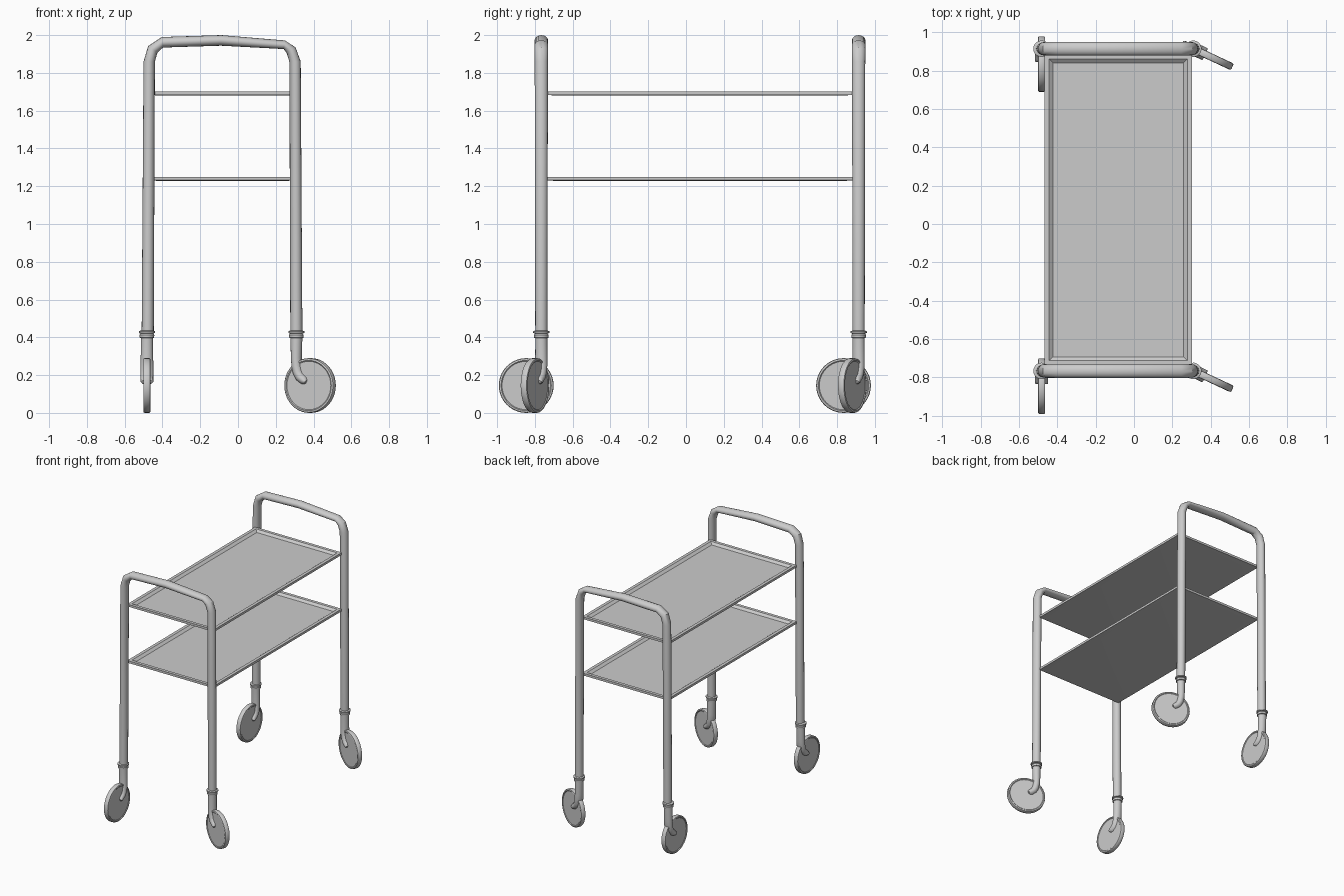
import bpy, bmesh, math
from mathutils import Matrix, Vector

if "Cube" in bpy.data.objects:
    bpy.data.objects.remove(bpy.data.objects["Cube"])


def make_object(name, bm, angle=35):
    bmesh.ops.recalc_face_normals(bm, faces=bm.faces)
    mesh = bpy.data.meshes.new(name)
    bm.to_mesh(mesh)
    bm.free()
    ob = bpy.data.objects.new(name, mesh)
    bpy.context.collection.objects.link(ob)
    bpy.context.view_layer.objects.active = ob
    ob.select_set(True)
    bpy.ops.object.shade_smooth_by_angle(angle=math.radians(angle))
    ob.select_set(False)
    return ob


def skin(bm, rings, closed=True):
    # Joins successive vertex rings and caps both ends.
    loops = [[bm.verts.new(p) for p in ring] for ring in rings]
    n = len(loops[0])
    for a, b in zip(loops, loops[1:]):
        for i in range(n):
            j = (i + 1) % n
            bm.faces.new((a[i], a[j], b[j], b[i]))
    if closed:
        bm.faces.new(loops[0])
        bm.faces.new(loops[-1])


def tube(name, path, sides=16, matrix=Matrix()):
    # Sweeps a circle along (x, z, radius in plane, radius in y) in the XZ plane.
    bm = bmesh.new()
    rings = []
    for k, (x, z, r, ry) in enumerate(path):
        a, b = path[max(k - 1, 0)], path[min(k + 1, len(path) - 1)]
        t = Vector((b[0] - a[0], b[1] - a[1])).normalized()
        ring = []
        for i in range(sides):
            u = math.tau * i / sides
            c = r * math.cos(u)
            ring.append((x - t.y * c, ry * math.sin(u), z + t.x * c))
        rings.append(ring)
    skin(bm, rings)
    bm.transform(matrix)
    return make_object(name, bm)


def lathe(name, profile, sides, matrix):
    bm = bmesh.new()
    skin(bm, [[(r * math.cos(math.tau * i / sides), r * math.sin(math.tau * i / sides), z)
               for i in range(sides)] for r, z in profile])
    bm.transform(matrix)
    return make_object(name, bm)


def tray(name, z):
    # Thin sheet: flat floor, sloping lip and a flat outer rim.
    x0, x1, y0, y1 = -0.467, 0.303, -0.738, 0.885
    section = [(0.045, 0.006), (0.025, 0.022), (0, 0.022), (0, 0.004), (0.022, 0.002), (0.045, 0)]
    bm = bmesh.new()
    skin(bm, [[(x0 + d, y0 + d, z + h), (x1 - d, y0 + d, z + h),
               (x1 - d, y1 - d, z + h), (x0 + d, y1 - d, z + h)] for d, h in section])
    return make_object(name, bm, 10)


def caster(label, x, y, angle):
    place = Matrix.Translation((x, y, 0)) @ Matrix.Rotation(math.radians(angle), 4, 'Z')
    # Collar rings under the leg
    lathe(label + "_collar", [(0.03, 0.395), (0.038, 0.398), (0.039, 0.413), (0.033, 0.42),
                              (0.043, 0.423), (0.043, 0.432), (0.03, 0.437)], 20, place)
    # Curved fork reaching down to the axle
    tube(label + "_fork", [(0, 0.41, 0.032, 0.032), (0, 0.29, 0.028, 0.033), (0.003, 0.25, 0.028, 0.034),
                           (0.011, 0.215, 0.028, 0.034), (0.025, 0.19, 0.027, 0.034),
                           (0.045, 0.175, 0.026, 0.034), (0.058, 0.168, 0.021, 0.034),
                           (0.066, 0.164, 0.010, 0.034)], 16, place)
    # Wheel disc with rounded tyre edge
    axle = place @ Matrix.Translation((0.08, 0, 0.145)) @ Matrix.Rotation(math.pi / 2, 4, 'X')
    lathe(label + "_wheel", [(0.128, -0.015), (0.133, -0.019), (0.142, -0.017), (0.145, -0.012),
                             (0.145, 0.012), (0.142, 0.017), (0.133, 0.019), (0.128, 0.015)], 40, axle)


# Tubular end frames, each a pair of legs joined by a handle
frame = [(-0.478, 0.42, 0.032, 0.032), (-0.470, 1.86, 0.030, 0.035), (-0.451, 1.925, 0.030, 0.036),
         (-0.400, 1.962, 0.028, 0.036), (-0.09, 1.972, 0.028, 0.036), (0.245, 1.949, 0.023, 0.036),
         (0.281, 1.920, 0.028, 0.036), (0.302, 1.86, 0.030, 0.035), (0.309, 0.42, 0.032, 0.032)]
for end, y in (("front", -0.766), ("back", 0.914)):
    tube(end + "_frame", frame, 16, Matrix.Translation((0, y, 0)))
    caster(end + "_left_caster", -0.482, y, -90)
    caster(end + "_right_caster", 0.309, y, -25)

# Two serving shelves
tray("upper_shelf", 1.68)
tray("lower_shelf", 1.228)
